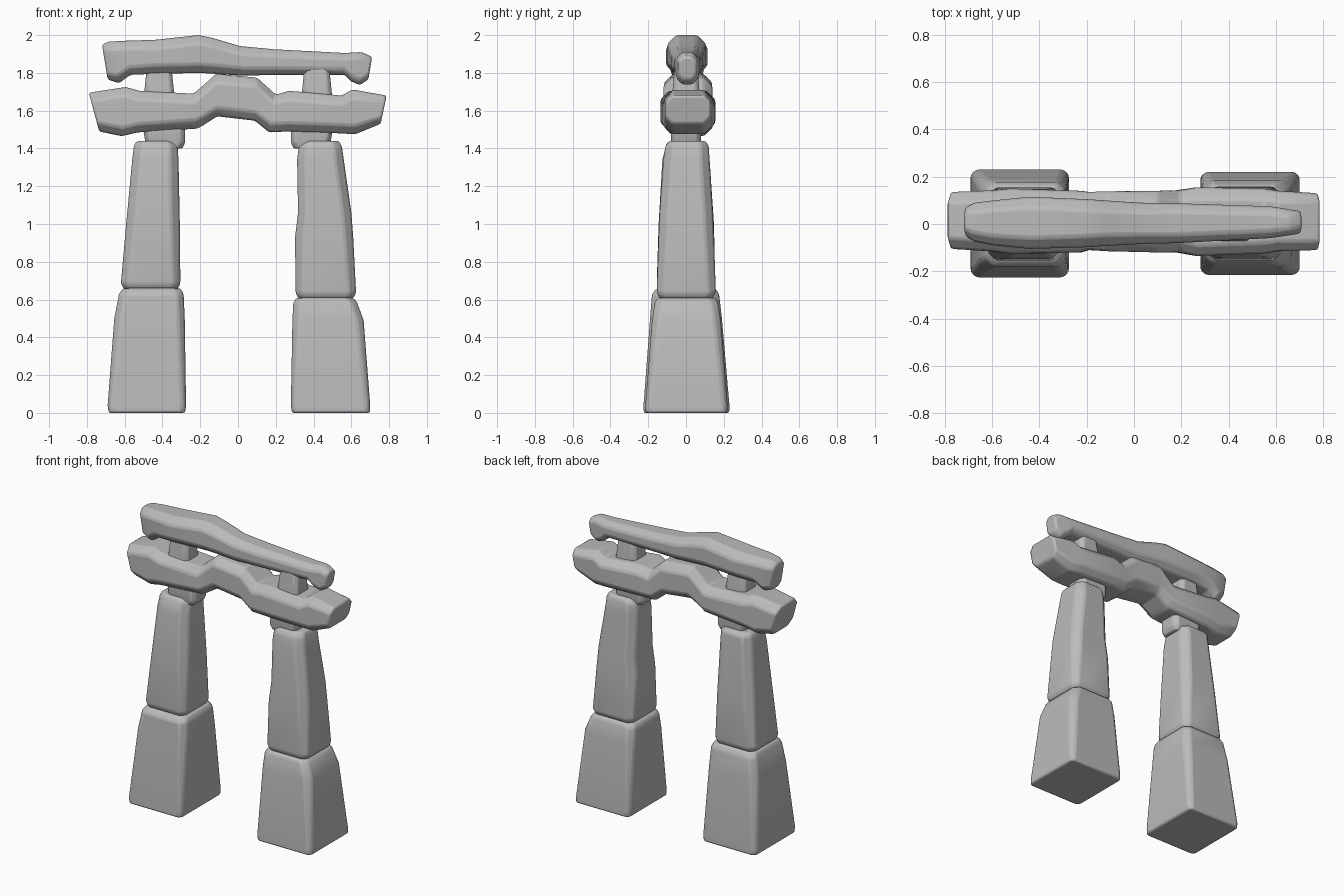
import bpy, bmesh, math

stone = bpy.data.materials.new("grey stone")
stone.diffuse_color = (0.5, 0.5, 0.5, 1)


def octagon(a0, a1, b0, b1, c):
    """Rectangle with chamfered corners, counter-clockwise."""
    return [(a0 + c, b0), (a1 - c, b0), (a1, b0 + c), (a1, b1 - c),
            (a1 - c, b1), (a0 + c, b1), (a0, b1 - c), (a0, b0 + c)]


def loft(name, rings, bevel):
    """Skin a row of eight-sided rings, cap the ends and soften the edges."""
    bm = bmesh.new()
    vs = [[bm.verts.new(p) for p in r] for r in rings]
    for a, b in zip(vs, vs[1:]):
        for i in range(8):
            j = (i + 1) % 8
            bm.faces.new((a[i], a[j], b[j], b[i]))
    bm.faces.new(vs[0][::-1])
    bm.faces.new(vs[-1])
    bmesh.ops.recalc_face_normals(bm, faces=bm.faces[:])
    me = bpy.data.meshes.new(name)
    bm.to_mesh(me)
    bm.free()
    me.materials.append(stone)
    ob = bpy.data.objects.new(name, me)
    bpy.context.collection.objects.link(ob)
    mod = ob.modifiers.new("soft edges", 'BEVEL')
    mod.width = bevel
    mod.segments = 2
    mod.limit_method = 'ANGLE'
    mod.angle_limit = math.radians(25)
    bpy.ops.object.select_all(action='DESELECT')
    ob.select_set(True)
    bpy.context.view_layer.objects.active = ob
    bpy.ops.object.shade_smooth_by_angle(angle=math.radians(35))
    return ob


def post(name, sections, bevel=0.012):
    """Upright block; sections are z, x0, x1, y0, y1, chamfer."""
    loft(name, [[(x, y, z) for x, y in octagon(*s)] for z, *s in sections], bevel)


def beam(name, sections, bevel=0.012):
    """Lintel; sections are bottom x, z, top x, z, then y0, y1, chamfer."""
    rings = []
    for xb, zb, xt, zt, y0, y1, c in sections:
        rings.append([(xb + (xt - xb) * (z - zb) / (zt - zb), y, z)
                      for y, z in octagon(y0, y1, zb, zt, c)])
    loft(name, rings, bevel)


# base blocks
post("left_base", [
    (0.00, -.685, -.28, -.225, .23, .02),
    (0.04, -.69, -.275, -.225, .23, .022),
    (0.50, -.655, -.282, -.19, .19, .035),
    (0.63, -.63, -.288, -.18, .175, .035),
    (0.66, -.61, -.305, -.155, .155, .035)])
post("right_base", [
    (0.00, .285, .70, -.215, .22, .02),
    (0.04, .28, .70, -.215, .22, .022),
    (0.49, .288, .665, -.18, .185, .035),
    (0.585, .293, .63, -.165, .17, .035),
    (0.61, .31, .61, -.15, .155, .035)])

# tapering pillars
post("left_pillar", [
    (0.655, -.605, -.32, -.14, .14, .03),
    (0.685, -.62, -.305, -.155, .155, .035),
    (1.00, -.592, -.308, -.145, .148, .045),
    (1.34, -.56, -.315, -.125, .125, .045),
    (1.42, -.55, -.32, -.105, .118, .04),
    (1.44, -.535, -.34, -.09, .10, .035)])
post("right_pillar", [
    (0.605, .32, .61, -.14, .14, .03),
    (0.635, .305, .625, -.155, .158, .035),
    (0.93, .302, .61, -.145, .148, .045),
    (1.06, .318, .60, -.14, .142, .045),
    (1.34, .313, .56, -.12, .125, .045),
    (1.41, .322, .55, -.11, .12, .04),
    (1.44, .345, .535, -.09, .105, .035)])

# small cap stones and spacers, one pair per side
for side, s in (("left", -1), ("right", 1)):
    def mirrored(z, xi, xo, hy, c):
        return (z, min(s * xi, s * xo), max(s * xi, s * xo), -hy, hy, c)
    post(side + "_cap_stone", [
        mirrored(1.40, .295, .475, .07, .02),
        mirrored(1.43, .28, .49, .08, .025),
        mirrored(1.52, .28, .505, .08, .025)], 0.008)
    post(side + "_spacer", [
        mirrored(1.66, .335, .50, .075, .02),
        mirrored(1.83, .352, .483, .06, .02)], 0.008)

# lower lintel with raised middle
beam("lower_lintel", [
    (-.735, 1.49, -.79, 1.695, -.105, .135, .045),
    (-.615, 1.465, -.595, 1.725, -.115, .142, .045),
    (-.53, 1.485, -.52, 1.705, -.125, .15, .045),
    (-.215, 1.505, -.235, 1.69, -.12, .14, .045),
    (-.185, 1.522, -.20, 1.72, -.11, .135, .045),
    (-.11, 1.57, -.115, 1.795, -.115, .138, .045),
    (.09, 1.547, .10, 1.775, -.12, .14, .045),
    (.165, 1.485, .20, 1.685, -.12, .142, .045),
    (.26, 1.49, .27, 1.705, -.135, .155, .045),
    (.54, 1.48, .55, 1.68, -.125, .15, .045),
    (.62, 1.475, .605, 1.712, -.115, .14, .045),
    (.755, 1.53, .787, 1.68, -.11, .13, .035)])

# upper lintel with drooping ends
beam("upper_lintel", [
    (-.69, 1.765, -.72, 1.95, -.05, .07, .03),
    (-.63, 1.745, -.685, 1.965, -.075, .09, .04),
    (-.57, 1.79, -.60, 1.97, -.09, .10, .04),
    (-.44, 1.795, -.44, 1.975, -.105, .115, .045),
    (-.20, 1.80, -.21, 2.0, -.098, .105, .045),
    (-.12, 1.795, -.135, 1.985, -.093, .10, .045),
    (.03, 1.785, .01, 1.942, -.085, .09, .04),
    (.20, 1.79, .19, 1.925, -.08, .087, .035),
    (.565, 1.79, .57, 1.905, -.06, .075, .03),
    (.60, 1.755, .61, 1.908, -.055, .07, .03),
    (.645, 1.735, .655, 1.91, -.048, .062, .028),
    (.69, 1.765, .71, 1.885, -.04, .055, .025)])
